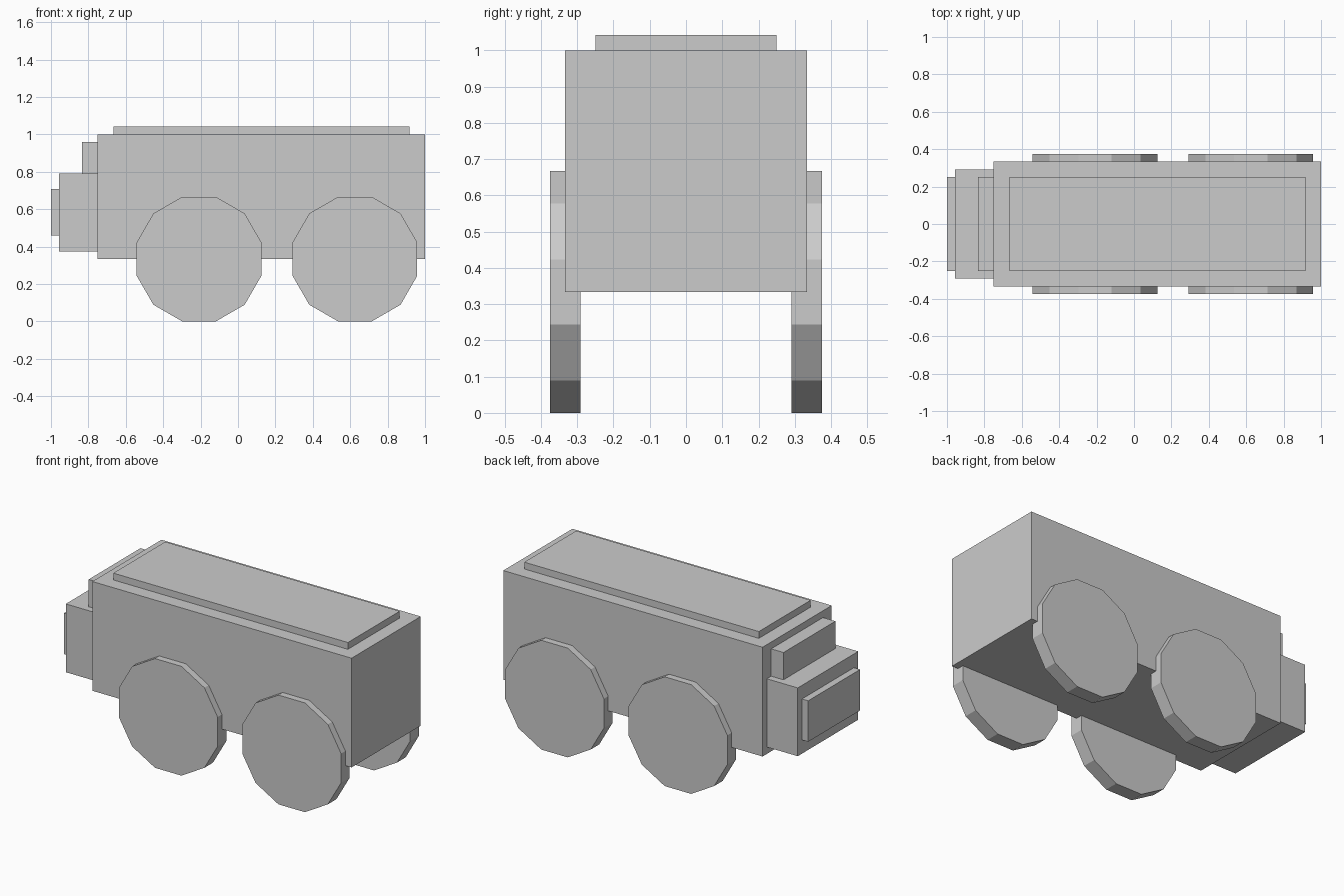
import bpy
import math

if "Cube" in bpy.data.objects:
    bpy.data.objects.remove(bpy.data.objects["Cube"], do_unlink=True)

grey = bpy.data.materials.new("plain_grey")
grey.use_nodes = True
colour = (0.6, 0.6, 0.6, 1)
grey.diffuse_color = colour
grey.node_tree.nodes["Principled BSDF"].inputs["Base Color"].default_value = colour

U = 1 / 24  # modelling unit shared by all parts


def finish(name):
    obj = bpy.context.object
    obj.name = name
    obj.data.materials.append(grey)
    bpy.ops.object.transform_apply(location=False, rotation=True, scale=True)
    return obj


def box(name, x0, x1, half_width, z0, z1):
    """Box centred on y, sized in modelling units."""
    bpy.ops.mesh.primitive_cube_add(
        size=1, location=((x0 + x1) / 2 * U, 0, (z0 + z1) / 2 * U))
    bpy.context.object.scale = ((x1 - x0) * U, 2 * half_width * U, (z1 - z0) * U)
    return finish(name)


def wheel(name, x, y):
    """Twelve-sided disc standing on a flat side."""
    sides, apothem = 12, 8 * U
    bpy.ops.mesh.primitive_cylinder_add(
        vertices=sides, radius=apothem / math.cos(math.pi / sides),
        depth=2 * U, location=(x * U, y * U, apothem))
    obj = bpy.context.object
    # Turn half a side so that a flat side faces down, then lay on its side
    for v in obj.data.vertices:
        a = math.pi / sides
        px, py = v.co.x, v.co.y
        v.co.x = px * math.cos(a) - py * math.sin(a)
        v.co.y = px * math.sin(a) + py * math.cos(a)
    obj.rotation_euler.x = math.pi / 2
    return finish(name)


# Body and roof
box("body", -18, 24, 8, 8, 24)
box("roof_panel", -16, 22, 6, 24, 25)

# Cab end: hood, grille and windscreen
box("hood", -23, -18, 7, 9, 19)
box("grille", -24, -23, 6, 11, 17)
box("windscreen", -20, -18, 6, 19, 23)

# Four wheels, partly sunk into the body sides
for end, x in (("cab", -5), ("tail", 15)):
    for side, y in (("front", -8), ("back", 8)):
        wheel(f"{end}_{side}_wheel", x, y)
